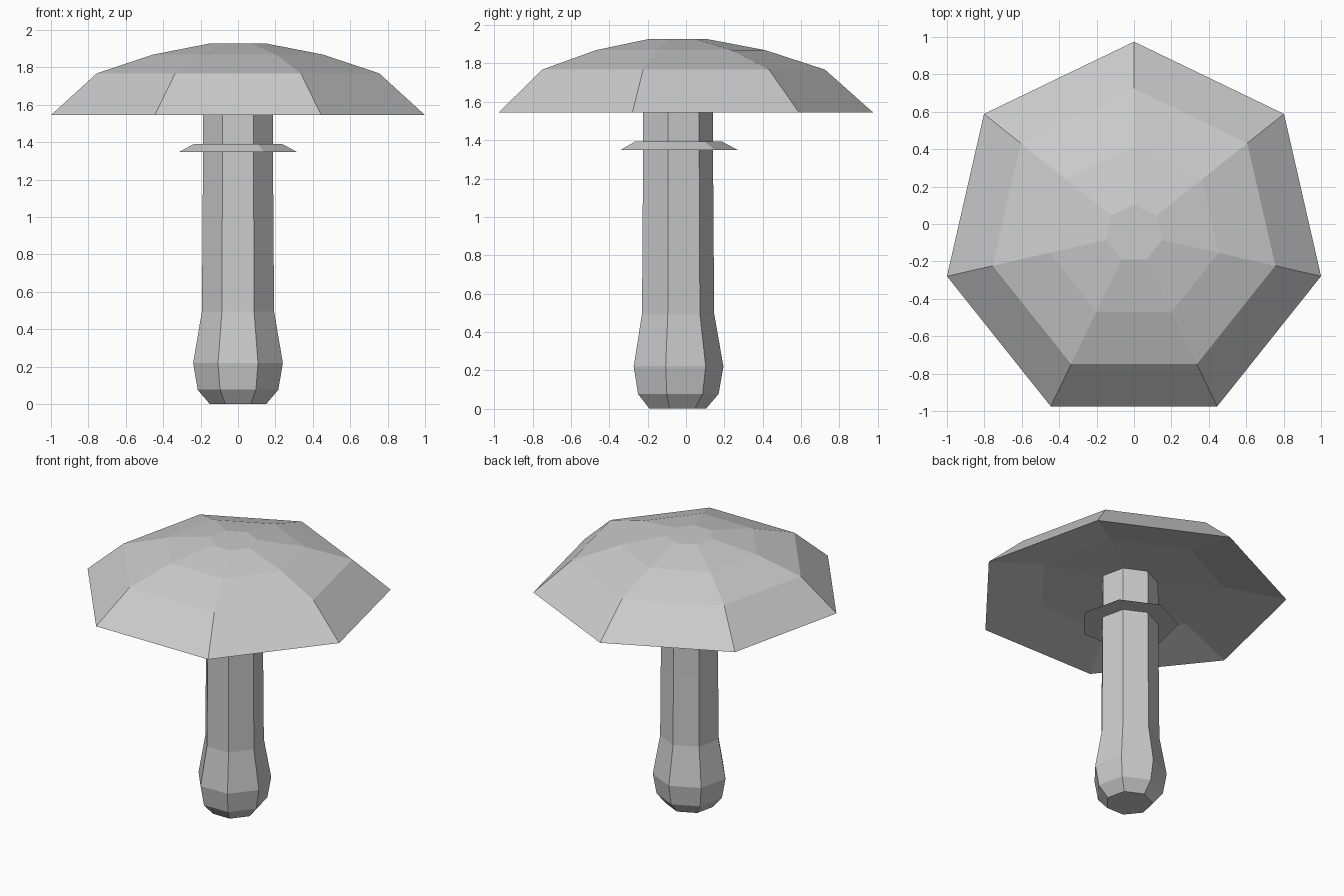
import bpy, bmesh, math

if "Cube" in bpy.data.objects:
    bpy.data.objects.remove(bpy.data.objects["Cube"])

SIDES = 7
CENTRE_Y = -0.051


def lathe(name, profile, closed=False):
    """Spin (radius, z) points into a seven-sided solid, one corner at +y."""
    bm = bmesh.new()
    rings = []
    for r, z in profile:
        rings.append([bm.verts.new((r * math.sin(2 * math.pi * i / SIDES),
                                    CENTRE_Y + r * math.cos(2 * math.pi * i / SIDES), z))
                      for i in range(SIDES)])
    pairs = list(zip(rings, rings[1:]))
    if closed:
        pairs.append((rings[-1], rings[0]))
    else:
        bm.faces.new(rings[0])
        bm.faces.new(rings[-1])
    for a, b in pairs:
        for i in range(SIDES):
            j = (i + 1) % SIDES
            bm.faces.new((a[i], a[j], b[j], b[i]))
    bmesh.ops.recalc_face_normals(bm, faces=bm.faces[:])
    mesh = bpy.data.meshes.new(name)
    bm.to_mesh(mesh)
    bm.free()
    obj = bpy.data.objects.new(name, mesh)
    bpy.context.collection.objects.link(obj)
    return obj


# Stem with a swollen foot, running up into the cap
lathe("stem", [(0.155, 0), (0.221, 0.077), (0.246, 0.22), (0.198, 0.495),
               (0.194, 1.0), (0.19, 1.70)])

# Thin skirt around the stem
lathe("skirt_ring", [(0.17, 1.348), (0.323, 1.348), (0.24, 1.392), (0.17, 1.392)], closed=True)

# Domed cap with a shallow hollow underside
lathe("cap", [(0.18, 1.66), (0.62, 1.63), (1.0257, 1.545), (0.775, 1.768),
              (0.465, 1.869), (0.155, 1.928)])
